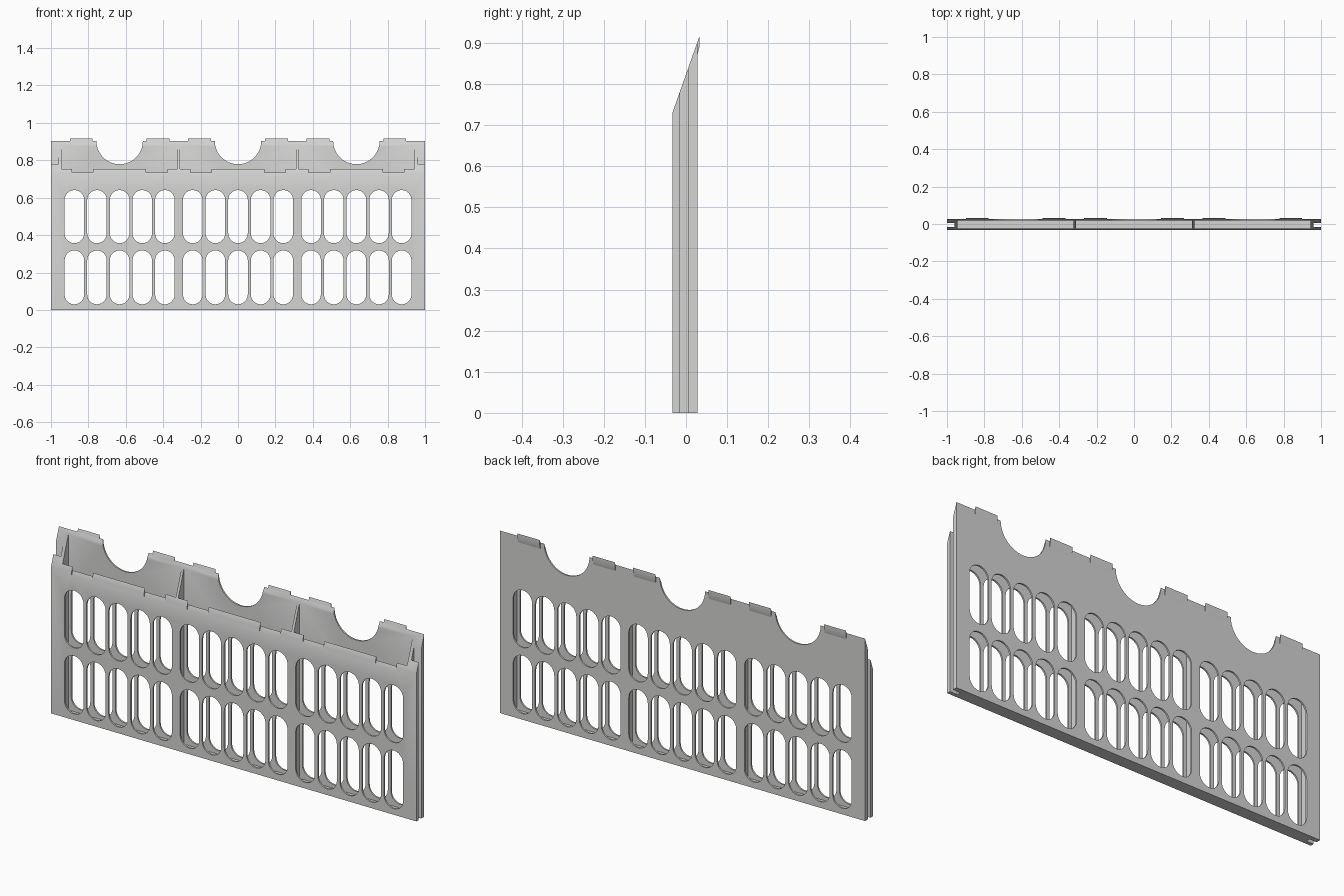
import bpy, bmesh, math

if "Cube" in bpy.data.objects:
    bpy.data.objects.remove(bpy.data.objects["Cube"])

FRONT, BACK = -0.033, 0.028          # outer faces of the two sheets
SHEET = 0.008
SLOPE = (0.917 - 0.73) / 0.066       # slanted top edge
GROUPS = (-0.633, 0.0, 0.633)


def top_z(y):
    return 0.73 + (y - FRONT) * SLOPE


grey = bpy.data.materials.new("light grey")
grey.diffuse_color = (0.665, 0.66, 0.655, 1)
grey.use_nodes = True
grey.node_tree.nodes["Principled BSDF"].inputs["Base Color"].default_value = grey.diffuse_color


def prism(bm, pts, axis, a, b):
    """Extrude a 2D outline along x (points are y,z) or y (points are x,z)."""
    def place(p, d):
        return (d, p[0], p[1]) if axis == 'x' else (p[0], d, p[1])
    lo = [bm.verts.new(place(p, a)) for p in pts]
    hi = [bm.verts.new(place(p, b)) for p in pts]
    bm.faces.new(lo)
    bm.faces.new(hi[::-1])
    n = len(pts)
    for i in range(n):
        j = (i + 1) % n
        bm.faces.new((lo[j], lo[i], hi[i], hi[j]))


def box(bm, x0, x1, y0, y1, z0, z1):
    prism(bm, [(y0, z0), (y1, z0), (y1, z1), (y0, z1)], 'x', x0, x1)


def finish(bm, name):
    bmesh.ops.recalc_face_normals(bm, faces=bm.faces)
    me = bpy.data.meshes.new(name)
    bm.to_mesh(me)
    bm.free()
    me.materials.append(grey)
    ob = bpy.data.objects.new(name, me)
    bpy.context.collection.objects.link(ob)
    return ob


def cut(target, bm, name):
    cutter = finish(bm, name)
    cutter.hide_render = True
    mod = target.modifiers.new(name, 'BOOLEAN')
    mod.operation = 'DIFFERENCE'
    mod.solver = 'EXACT'
    mod.object = cutter
    bpy.context.view_layer.objects.active = target
    bpy.ops.object.modifier_apply(modifier=name)
    bpy.data.objects.remove(cutter)


# panel body with slanted top
bm = bmesh.new()
prism(bm, [(FRONT, 0), (BACK, 0), (BACK, top_z(BACK)), (FRONT, top_z(FRONT))],
      'x', -1, 1)
panel = finish(bm, "panel")

# three hollow bays, open at the top, leaving ribs between them
bm = bmesh.new()
for g in GROUPS:
    box(bm, g - 0.31, g + 0.31, FRONT + SHEET, BACK - SHEET, 0.012, 1.2)
cut(panel, bm, "bay_cutter")

# side grooves
bm = bmesh.new()
for s in (-1, 1):
    box(bm, min(s * 0.96, s * 1.1), max(s * 0.96, s * 1.1), -0.015, 0.005, -0.1, 1.2)
cut(panel, bm, "groove_cutter")

# two rows of rounded slots through both sheets
bm = bmesh.new()
R = 0.0522
for g in GROUPS:
    for k in range(-2, 3):
        cx = g + k * 0.121
        for z0, z1 in ((0.03, 0.318), (0.357, 0.641)):
            pts = []
            for cz, start in ((z1 - R, 0), (z0 + R, math.pi)):
                for i in range(13):
                    a = start + math.pi * i / 12
                    pts.append((cx + R * math.cos(a), cz + R * math.sin(a)))
            prism(bm, pts, 'y', -0.1, 0.1)
cut(panel, bm, "slot_cutter")

# round scoops in the back sheet
bm = bmesh.new()
for g in GROUPS:
    pts = [(g + 0.124 * math.cos(a), 0.903 + 0.124 * math.sin(a))
           for a in (math.tau * i / 48 for i in range(48))]
    prism(bm, pts, 'y', 0.0, 0.1)
cut(panel, bm, "scoop_cutter")

# slanted notches in the front lip
bm = bmesh.new()
for g in GROUPS:
    for s in (-1, 1):
        a, b = sorted((g + s * 0.142, g + s * 0.255))
        y0, y1 = FRONT - 0.003, FRONT + SHEET + 0.003
        prism(bm, [(y0, top_z(y0) - 0.018), (y1, top_z(y1) - 0.018),
                   (y1, 1.0), (y0, 1.0)], 'x', a, b)
cut(panel, bm, "notch_cutter")

# hooked tabs along the back top edge
bm = bmesh.new()
for g in GROUPS:
    for s in (-1, 1):
        a, b = sorted((g + s * 0.145, g + s * 0.266))
        prism(bm, [(BACK - 0.003, 0.872), (BACK, 0.872), (0.033, 0.892),
                   (0.033, 0.917), (BACK - 0.003, top_z(BACK - 0.003))], 'x', a, b)
tabs = finish(bm, "top_tabs")

# keep crisp edges, smooth the rounded ends
for ob in (panel, tabs):
    bpy.ops.object.select_all(action='DESELECT')
    ob.select_set(True)
    bpy.context.view_layer.objects.active = ob
    bpy.ops.object.shade_smooth_by_angle(angle=math.radians(20))
